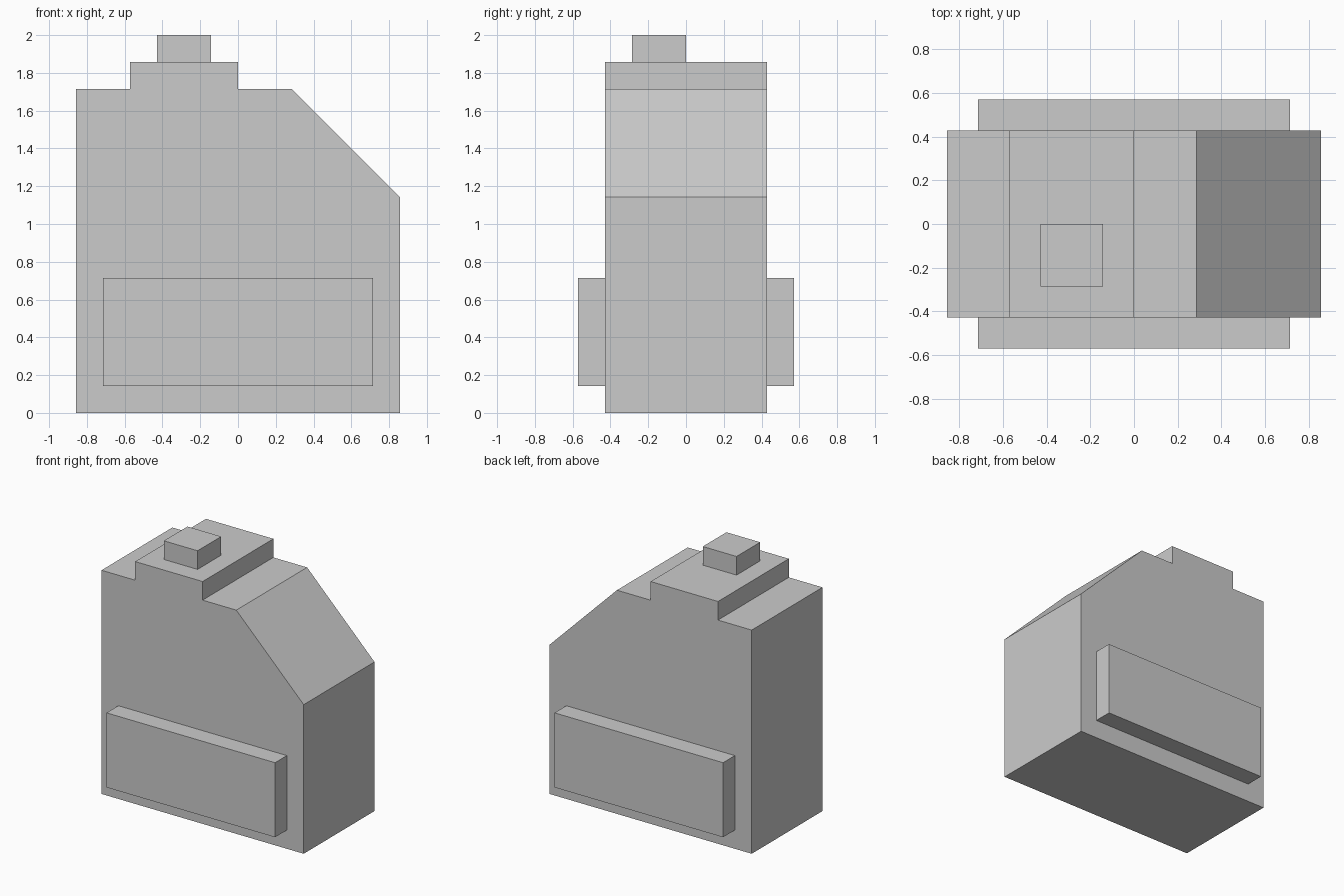
import bpy, bmesh

if "Cube" in bpy.data.objects:
    bpy.data.objects.remove(bpy.data.objects["Cube"])

U = 1 / 7  # model grid unit


def prism(name, profile, y0, y1):
    """Extrude an (x, z) profile from y0 to y1, all in grid units."""
    bm = bmesh.new()
    face = bm.faces.new([bm.verts.new((x * U, y0 * U, z * U)) for x, z in profile])
    ext = bmesh.ops.extrude_face_region(bm, geom=[face])
    verts = [g for g in ext["geom"] if isinstance(g, bmesh.types.BMVert)]
    bmesh.ops.translate(bm, verts=verts, vec=(0, (y1 - y0) * U, 0))
    bmesh.ops.recalc_face_normals(bm, faces=bm.faces)
    mesh = bpy.data.meshes.new(name)
    bm.to_mesh(mesh)
    bm.free()
    obj = bpy.data.objects.new(name, mesh)
    bpy.context.collection.objects.link(obj)
    return obj


def box(name, x0, x1, y0, y1, z0, z1):
    return prism(name, [(x0, z0), (x1, z0), (x1, z1), (x0, z1)], y0, y1)


# Body with sloped shoulder and raised step on top
prism("body", [(-6, 0), (6, 0), (6, 8), (2, 12), (0, 12), (0, 13),
               (-4, 13), (-4, 12), (-6, 12)], -3, 3)

# Small cap on the step, set toward the front
box("cap", -3, -1, -2, 0, 13, 14)

# Raised panel on the front, mirrored to the back
panel = box("side_panels", -5, 5, -4, -3, 1, 5)
mirror = panel.modifiers.new("mirror", "MIRROR")
mirror.use_axis = (False, True, False)
mirror.use_clip = False
